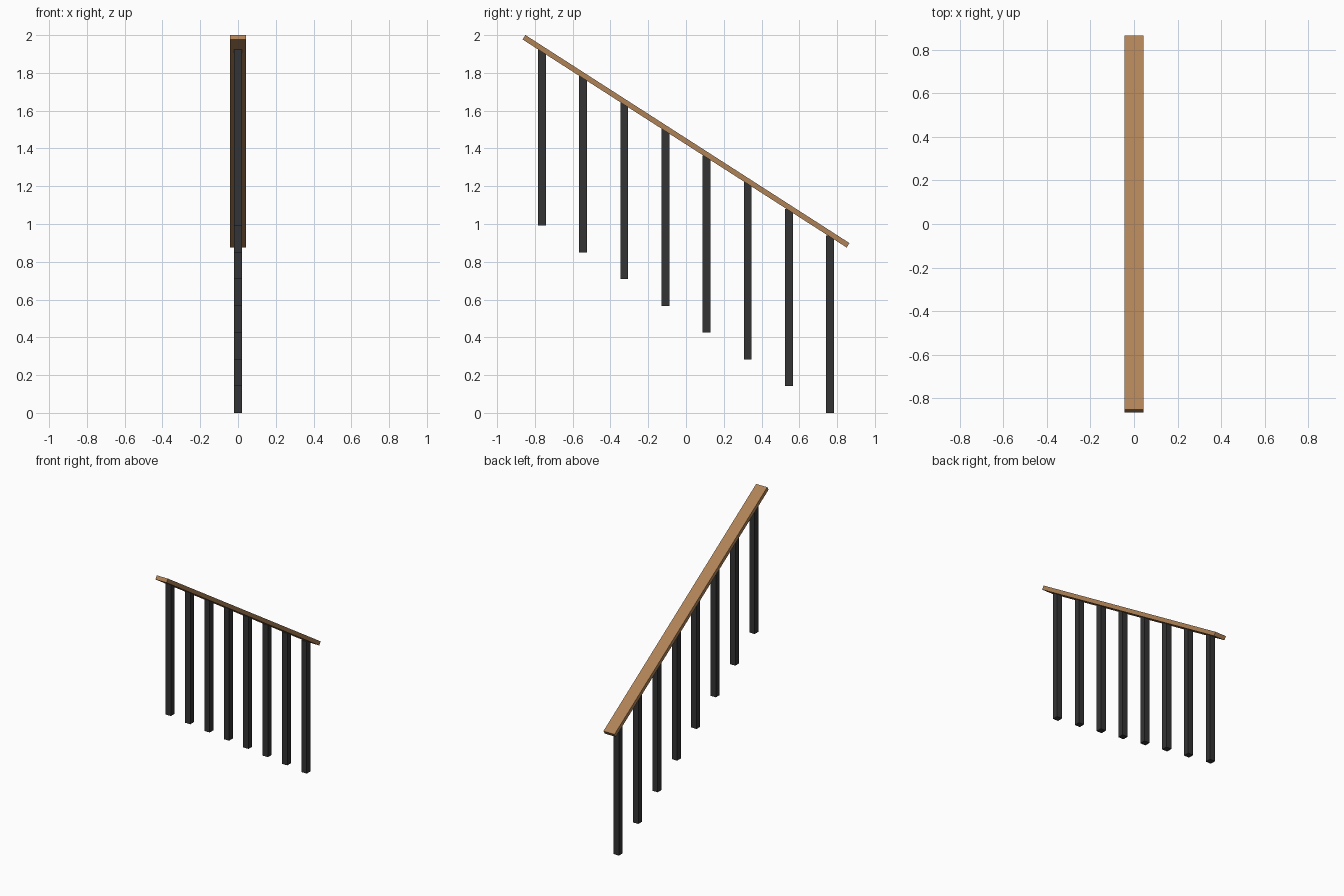
import bpy
import math

cube = bpy.data.objects.get("Cube")
if cube:
    bpy.data.objects.remove(cube, do_unlink=True)


def make_material(name, color):
    mat = bpy.data.materials.new(name)
    mat.use_nodes = True
    mat.diffuse_color = color
    mat.node_tree.nodes["Principled BSDF"].inputs["Base Color"].default_value = color
    return mat


def make_box(name, size, location, mat, tilt=0.0):
    bpy.ops.mesh.primitive_cube_add(size=1, location=location, rotation=(tilt, 0, 0))
    obj = bpy.context.object
    obj.name = name
    obj.scale = size
    obj.data.materials.append(mat)
    return obj


wood = make_material("warm wood", (0.43, 0.225, 0.095, 1))
metal = make_material("dark metal", (0.034, 0.034, 0.036, 1))

# Sloping handrail, high at the front
make_box("handrail", (0.087, 2.039, 0.028), (0, 0, 1.438), wood, -math.radians(32.7))

# Evenly stepped square balusters, tops buried in the handrail
COUNT, SPACING, RISE = 8, 0.218, 0.1417
WIDTH, HEIGHT = 0.042, 0.938
for i in range(COUNT):
    y = (i - (COUNT - 1) / 2) * SPACING
    bottom = (COUNT - 1 - i) * RISE
    make_box(f"baluster_{i + 1}", (WIDTH, WIDTH, HEIGHT),
             (0, y, bottom + HEIGHT / 2), metal)
